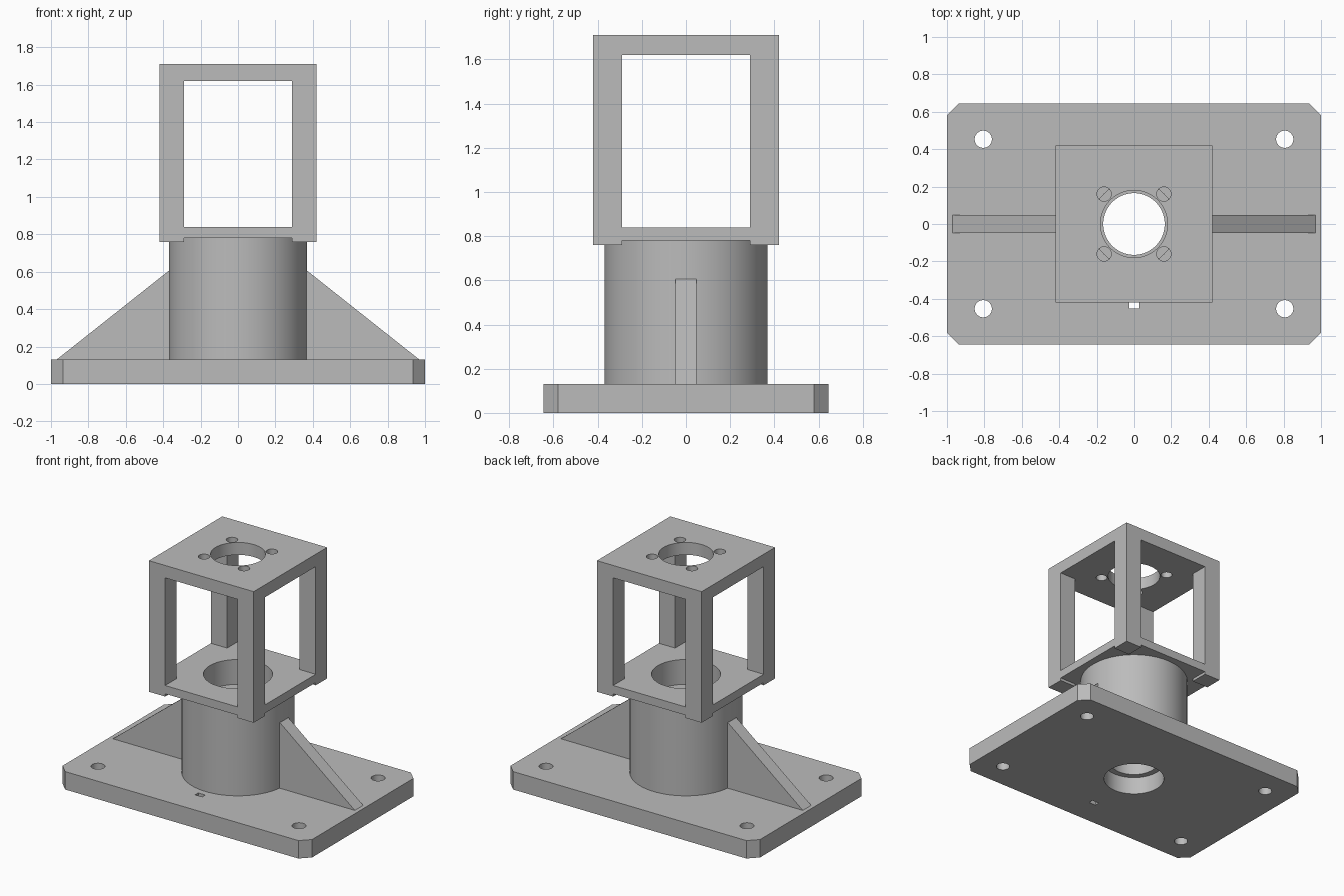
import bpy, bmesh, math
from mathutils import Matrix

old = bpy.data.objects.get("Cube")
if old:
    bpy.data.objects.remove(old, do_unlink=True)

grey = bpy.data.materials.new("plain grey")
grey.use_nodes = True
grey.diffuse_color = (0.5, 0.5, 0.5, 1)
grey.node_tree.nodes["Principled BSDF"].inputs["Base Color"].default_value = (0.5, 0.5, 0.5, 1)


def finish(name, bm):
    bmesh.ops.recalc_face_normals(bm, faces=bm.faces)
    mesh = bpy.data.meshes.new(name)
    bm.to_mesh(mesh)
    bm.free()
    mesh.materials.append(grey)
    obj = bpy.data.objects.new(name, mesh)
    bpy.context.collection.objects.link(obj)
    return obj


def prism(name, points, axis, low, high):
    """Extrude an outline along z, or along y when it is drawn in x and z."""
    bm = bmesh.new()
    place = (lambda a, b, t: (a, b, t)) if axis == "z" else (lambda a, b, t: (a, t, b))
    face = bm.faces.new([bm.verts.new(place(a, b, low)) for a, b in points])
    moved = bmesh.ops.extrude_face_region(bm, geom=[face])["geom"]
    verts = [v for v in moved if isinstance(v, bmesh.types.BMVert)]
    bmesh.ops.translate(bm, verts=verts, vec=place(0, 0, high - low))
    return finish(name, bm)


def box(name, x, y, low, high, y_mid=0):
    outline = [(-x, y_mid - y), (x, y_mid - y), (x, y_mid + y), (-x, y_mid + y)]
    return prism(name, outline, "z", low, high)


def cylinder(name, r, low, high, x=0, y=0, sides=96):
    bm = bmesh.new()
    bmesh.ops.create_cone(bm, cap_ends=True, segments=sides, radius1=r, radius2=r, depth=high - low,
                          matrix=Matrix.Translation((x, y, (low + high) / 2)))
    return finish(name, bm)


def carve(obj, cutters):
    """Subtract every cutter, bake the result and discard the cutters."""
    for cutter in cutters:
        cutter.hide_render = True
        mod = obj.modifiers.new("cut", "BOOLEAN")
        mod.operation, mod.solver, mod.object = "DIFFERENCE", "EXACT", cutter
    bpy.context.view_layer.update()
    baked = bpy.data.meshes.new_from_object(obj.evaluated_get(bpy.context.evaluated_depsgraph_get()))
    obj.modifiers.clear()
    obj.data = baked
    for cutter in cutters:
        bpy.data.objects.remove(cutter, do_unlink=True)


signs = [(sx, sy) for sx in (-1, 1) for sy in (-1, 1)]
floor = 0.13

# Base plate with clipped corners, mounting holes, centre hole and small slot
X, Y, C = 1.0, 0.645, 0.065
base = prism("base_plate", [(-X + C, -Y), (X - C, -Y), (X, -Y + C), (X, Y - C),
                            (X - C, Y), (-X + C, Y), (-X, Y - C), (-X, -Y + C)], "z", 0, floor)
holes = [cylinder("mount_hole", 0.046, -0.1, 0.3, sx * 0.806, sy * 0.453, 48) for sx, sy in signs]
carve(base, holes + [cylinder("base_hole", 0.208, -0.1, 0.3),
                     box("slot", 0.028, 0.018, -0.1, 0.3, -0.433)])

# Hollow column with a wider seat at its top
column = cylinder("column", 0.37, floor, 0.78)
carve(column, [cylinder("column_bore", 0.165, 0, 1), cylinder("column_seat", 0.227, 0.66, 1)])

# Open cage: side windows, cross grooves underneath, round openings
half, win = 0.42, 0.29
cage = box("cage", half, half, 0.76, 1.71)
cuts = [cylinder("lower_opening", 0.227, 0.7, 1), cylinder("upper_opening", 0.18, 1.5, 1.8)]
for low, high in ((0.7, 0.78), (0.84, 1.62)):
    cuts += [box("window", win, 0.6, low, high), box("window", 0.6, win, low, high)]
cuts += [cylinder("screw_hole", 0.038, 1.5, 1.8, sx * 0.16, sy * 0.16, 48) for sx, sy in signs]
carve(cage, cuts)

# Triangular side ribs
ribs = []
for side, s in (("left", 1), ("right", -1)):
    outline = [(s * 0.35, floor), (s * 0.97, floor), (s * 0.37, 0.605), (s * 0.35, 0.605)]
    ribs.append(prism(side + "_rib", outline, "y", -0.048, 0.048))

# Smooth round walls, sharp edges
bpy.ops.object.select_all(action="DESELECT")
for obj in (base, column, cage, *ribs):
    obj.select_set(True)
bpy.context.view_layer.objects.active = base
bpy.ops.object.shade_smooth_by_angle(angle=math.radians(30))
